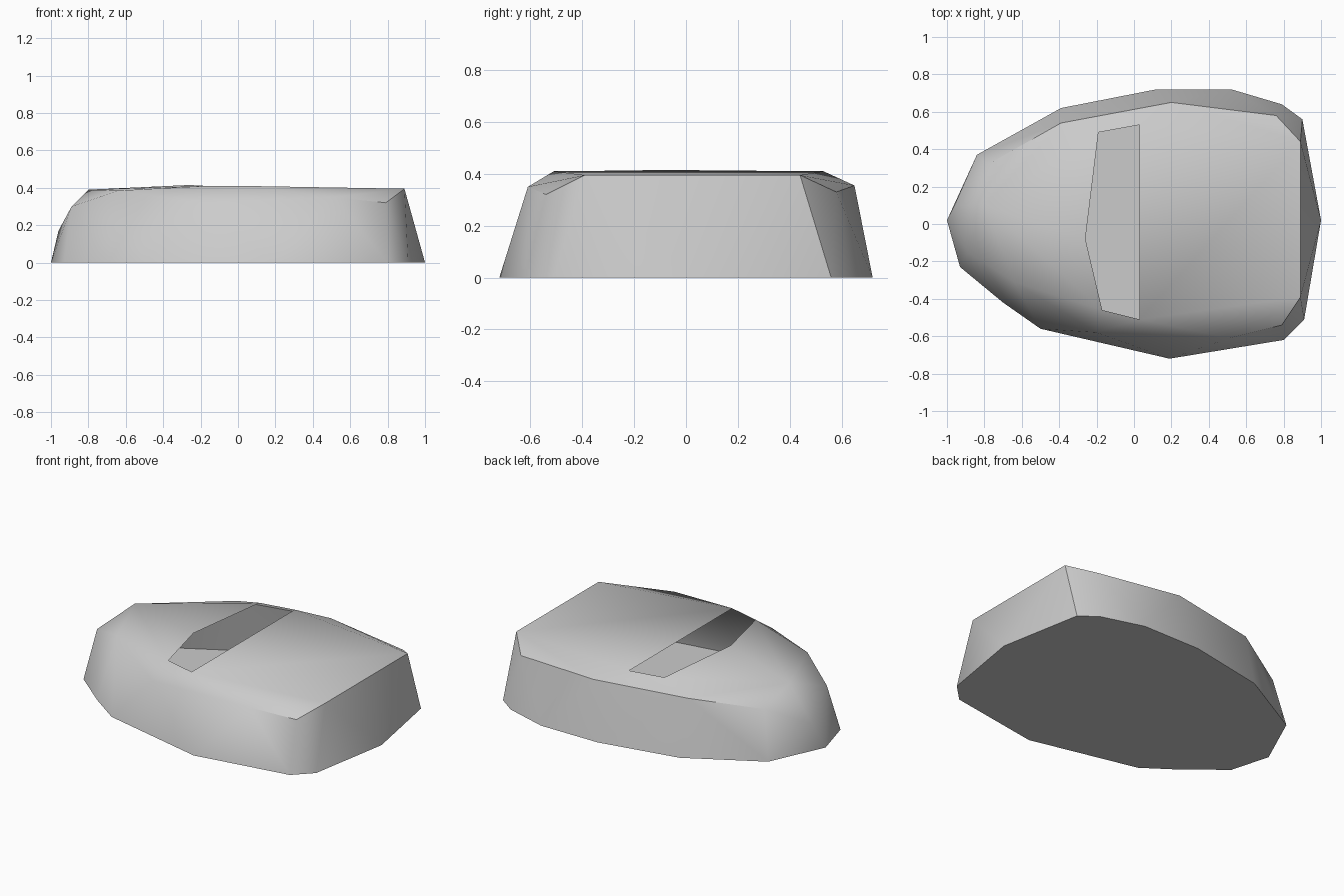
import bpy
import bmesh
import math

cube = bpy.data.objects.get("Cube")
if cube:
    bpy.data.objects.remove(cube, do_unlink=True)


def make_material(name, colour):
    mat = bpy.data.materials.new(name)
    mat.use_nodes = True
    mat.diffuse_color = colour
    mat.node_tree.nodes["Principled BSDF"].inputs["Base Color"].default_value = colour
    return mat


def hull_shell(name, points, opening, material, sharp_angle):
    """Wrap the points in a convex skin, then remove the faces inside the opening."""
    bm = bmesh.new()
    for point in points:
        bm.verts.new(point)
    rim = [bm.verts.new(point) for point in opening]
    result = bmesh.ops.convex_hull(bm, input=bm.verts[:])
    spare = {v for key in ("geom_interior", "geom_unused")
             for v in result[key] if isinstance(v, bmesh.types.BMVert)}
    bmesh.ops.delete(bm, geom=list(spare), context='VERTS')

    # Cut the opening
    rim = {v for v in rim if v.is_valid}
    inside = [f for f in bm.faces if set(f.verts) <= rim]
    bmesh.ops.delete(bm, geom=inside, context='FACES')

    # Merge flat triangles, such as the underside
    bmesh.ops.dissolve_limit(bm, angle_limit=math.radians(0.5),
                             verts=bm.verts[:], edges=bm.edges[:])
    bmesh.ops.recalc_face_normals(bm, faces=bm.faces[:])

    mesh = bpy.data.meshes.new(name)
    bm.to_mesh(mesh)
    bm.free()
    mesh.materials.append(material)
    obj = bpy.data.objects.new(name, mesh)
    bpy.context.collection.objects.link(obj)
    bpy.ops.object.select_all(action='DESELECT')
    obj.select_set(True)
    bpy.context.view_layer.objects.active = obj
    bpy.ops.object.shade_smooth_by_angle(angle=sharp_angle)
    return obj


# Footprint on the ground, from the pointed end round the front to the back
footprint = [(-1, .02), (-.93, -.23), (-.7, -.42), (-.5, -.56), (.19, -.72),
             (.8, -.62), (.91, -.51), (1, .02), (.9, .56), (.79, .64),
             (.52, .72), (.12, .72), (-.39, .62), (-.84, .37)]

# Shoulder where the walls turn into the deck
shoulder = [(-.96, .1, .17), (-.89, -.15, .3), (-.64, -.31, .385),
            (-.2, -.58, .32), (.51, -.61, .35), (.79, -.54, .32),
            (.89, -.39, .395), (.89, .44, .395), (.76, .58, .33),
            (.2, .65, .355), (-.39, .54, .35), (-.78, .32, .3), (-.8, .1, .39)]

# Rim of the hole in the deck, which opens into the hollow body
hole_rim = [(-.26, -.08, .415), (-.17, -.46, .41), (.03, -.51, .41),
            (.03, .53, .41), (-.19, .49, .41)]

grey = make_material("plain grey", (.6, .6, .6, 1))
body = [(x, y, 0) for x, y in footprint] + shoulder
hull_shell("hollow_body", body, hole_rim, grey, math.radians(35))
